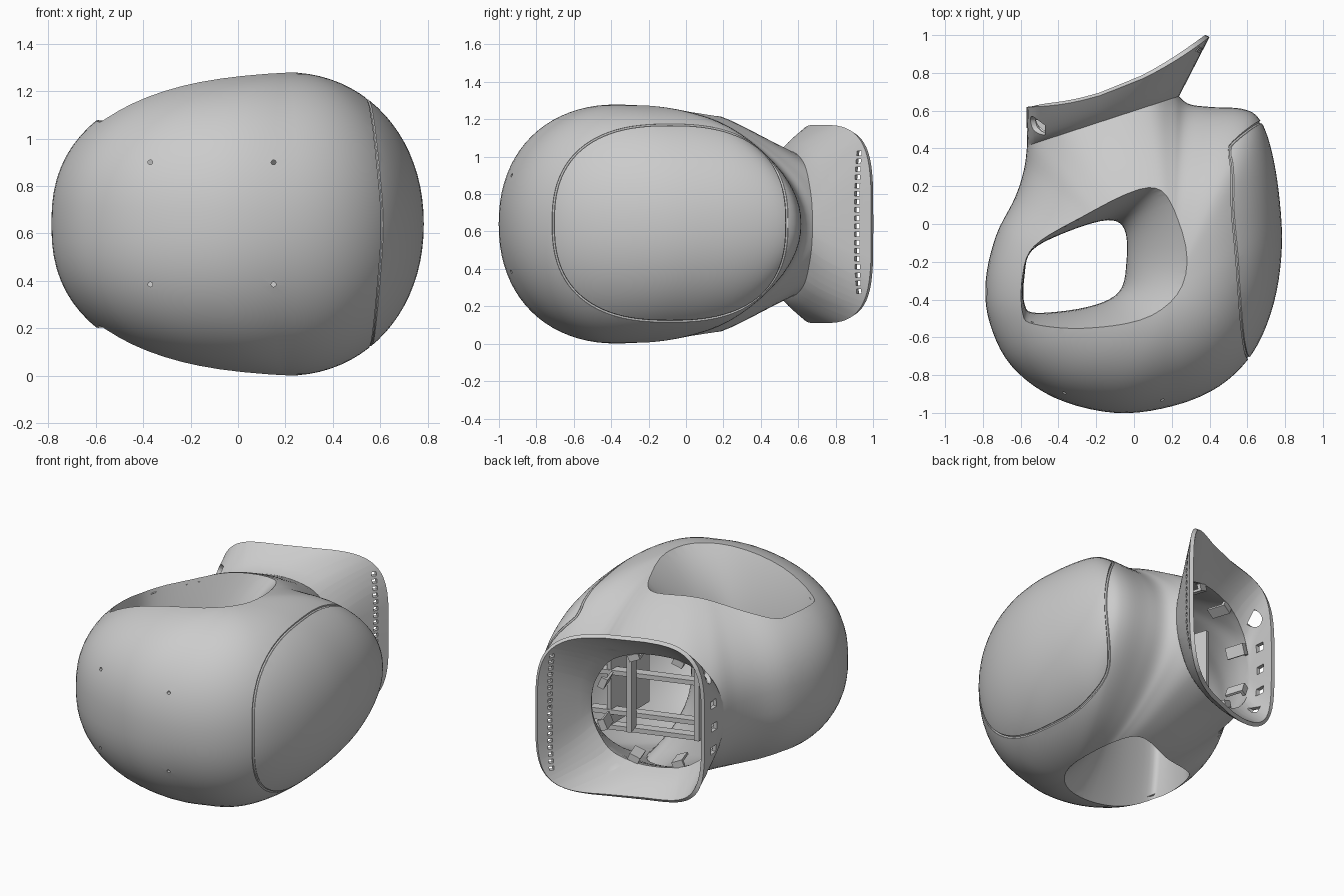
import bpy, bmesh, math
from mathutils import Vector, Matrix
from mathutils.bvhtree import BVHTree

if "Cube" in bpy.data.objects:
    bpy.data.objects.remove(bpy.data.objects["Cube"])

MID = 0.64
APEX = Vector((0.2, -0.35))
NECK = Vector((-0.165, 0.545, MID))
NORM = Vector((-0.31, 0.95, 0)).normalized()
SIDE = Vector((NORM.y, -NORM.x, 0))


def spline(pts, k):
    """Closed Catmull-Rom curve through 2D points."""
    out, n = [], len(pts)
    for i in range(n):
        a, b, c, d = (Vector(pts[(i + j) % n]) for j in (-1, 0, 1, 2))
        for s in range(k):
            t = s / k
            out.append(0.5 * (2 * b + (c - a) * t + (2 * a - 5 * b + 4 * c - d) * t * t
                              + (3 * b - a - 3 * c + d) * t ** 3))
    return out


def spow(v, p):
    return math.copysign(abs(v) ** p, v)


def loft(bm, rings, close=False):
    rows = [[bm.verts.new(p) for p in r] for r in rings]
    n = len(rows[0])
    pairs = list(zip(rows, rows[1:])) + ([(rows[-1], rows[0])] if close else [])
    for a, b in pairs:
        for i in range(n):
            bm.faces.new((a[i], a[(i + 1) % n], b[(i + 1) % n], b[i]))
    if not close:
        bm.faces.new(rows[0][::-1])
        bm.faces.new(rows[-1])


def add_box(bm, loc, size, angle=0.0, tilt=0.0):
    m = (Matrix.Translation(loc) @ Matrix.Rotation(angle, 4, 'Z') @ Matrix.Rotation(tilt, 4, 'Y')
         @ Matrix.Diagonal((*size, 1)))
    bmesh.ops.create_cube(bm, size=1, matrix=m)


def add_cyl(bm, loc, r, depth, axis):
    m = Matrix.Translation(loc) @ Vector(axis).to_track_quat('Z', 'Y').to_matrix().to_4x4()
    bmesh.ops.create_cone(bm, cap_ends=True, segments=20, radius1=r, radius2=r, depth=depth, matrix=m)


def make(name, bm, helper=False):
    bmesh.ops.recalc_face_normals(bm, faces=bm.faces)
    me = bpy.data.meshes.new(name)
    bm.to_mesh(me)
    bm.free()
    ob = bpy.data.objects.new(name, me)
    bpy.context.collection.objects.link(ob)
    ob.hide_render = helper
    if helper:
        ob.hide_set(True)
    return ob


def bake(ob):
    dg = bpy.context.evaluated_depsgraph_get()
    me = bpy.data.meshes.new_from_object(ob.evaluated_get(dg))
    ob.modifiers.clear()
    ob.data = me


def cut(ob, cutter):
    m = ob.modifiers.new("cut", 'BOOLEAN')
    m.operation, m.solver, m.object = 'DIFFERENCE', 'EXACT', cutter
    bake(ob)


# Rounded body: plan outline domed up and down, tapering in height towards the neck
plan = [(-.55, .5), (-.58, .3), (-.63, .14), (-.73, -.06), (-.785, -.3), (-.765, -.52), (-.65, -.75),
        (-.42, -.92), (-.1, -1), (.2, -.965), (.45, -.86), (.63, -.68), (.74, -.42), (.783, -.12),
        (.765, .18), (.72, .42), (.66, .56), (.57, .61), (.4, .62), (.28, .64), (.2, .72),
        (.05, .85), (-.2, .88), (-.45, .74)]
outline = spline(plan, 5)
rings = []
for j in range(1, 40):
    a = math.pi * j / 40
    ring = []
    for p in outline:
        d = p - APEX
        left = max(0, -d.normalized().x)
        n = 2.1 + 0.3 * left
        q = APEX + d * math.sin(a) ** (2 / n)
        near = min(1, max(0, 1 + (Vector((q.x, q.y, MID)) - NECK).dot(NORM) / 0.55))
        taper = 1 - 0.15 * near * near * (3 - 2 * near)
        ring.append((q.x, q.y, MID + 0.64 * taper * spow(math.cos(a), 2 / n)))
    rings.append(ring)
bm = bmesh.new()
loft(bm, rings)
for f in [f for f in bm.faces if len(f.verts) > 4]:
    z = 1.28 if f.calc_center_median().z > MID else 0.0
    c = bmesh.ops.poke(bm, faces=[f])['verts'][0]
    c.co = (APEX.x, APEX.y, z)
bmesh.ops.recalc_face_normals(bm, faces=bm.faces)
bmesh.ops.bisect_plane(bm, geom=bm.verts[:] + bm.edges[:] + bm.faces[:], plane_co=NECK,
                       plane_no=NORM, clear_outer=True)
bmesh.ops.holes_fill(bm, edges=[e for e in bm.edges if e.is_boundary], sides=0)
body = make("body_shell", bm)

# Handle opening that flares into a scoop above and below
hole = spline([(-.58, -.42), (-.52, -.47), (-.25, -.44), (-.08, -.36), (-.04, -.2), (-.05, -.03),
               (-.14, .02), (-.35, -.04), (-.54, -.14), (-.58, -.28)], 5)
flare = spline([(-.6, -.51), (-.54, -.57), (-.25, -.56), (.08, -.47), (.24, -.26), (.22, .08),
                (.1, .21), (-.25, .06), (-.52, -.1), (-.6, -.28)], 5)
rings = []
for j in range(-12, 13):
    z = 0.7 * j / 12
    t = (abs(z) / 0.6) ** 2
    rings.append([(*h.lerp(f, t), MID + z) for h, f in zip(hole, flare)])
bm = bmesh.new()
loft(bm, rings)
cut(body, make("handle_cutter", bm, True))

# Open the neck and sweep its edge out into the flared mouth
bm = bmesh.new()
bm.from_mesh(body.data)
tree = BVHTree.FromBMesh(bm)
caps = [f for f in bm.faces if f.normal.dot(NORM) > 0.999
        and abs((f.calc_center_median() - NECK).dot(NORM)) < 1e-3]
bmesh.ops.delete(bm, geom=caps, context='FACES')
edges = [e for e in bm.edges if e.is_boundary]
start = {}
for v in {v for e in edges for v in e.verts}:
    d = v.co - NECK
    th = math.atan2(d.z / 0.39, d.dot(SIDE) / 0.4)
    x = -0.085 + 0.485 * spow(math.cos(th), 0.5)
    s = (x + 0.57) / 0.97
    rim = Vector((x, 0.62 + 0.37 * s * s, MID + 0.53 * spow(math.sin(th), 0.5)))
    start[v] = (v.co.copy(), rim)
for t in (0.06, 0.2, 0.35, 0.5, 0.65, 0.8, 0.92, 1.0):
    geo = bmesh.ops.extrude_edge_only(bm, edges=edges)['geom']
    new_edges = [g for g in geo if isinstance(g, bmesh.types.BMEdge)]
    new_verts = [g for g in geo if isinstance(g, bmesh.types.BMVert)]
    nxt = {}
    for v in new_verts:
        o = next(e.other_vert(v) for e in v.link_edges if e.other_vert(v) in start)
        a, b = start[o]
        p = a.lerp(b, t)
        p.z = a.z + (b.z - a.z) * t ** 0.75
        v.co = p
        nxt[v] = (a, b)
    start = nxt
    edges = [e for e in new_edges if e.verts[0] in nxt and e.verts[1] in nxt]
bmesh.ops.recalc_face_normals(bm, faces=bm.faces)
if max(bm.faces, key=lambda f: f.calc_center_median().x).normal.x < 0:
    bmesh.ops.reverse_faces(bm, faces=bm.faces)
bm.to_mesh(body.data)
bm.free()
m = body.modifiers.new("wall", 'SOLIDIFY')
m.thickness, m.offset = 0.025, -1
bake(body)

# Side panel seam, screw holes, comb of slots and vents in the mouth
bm = bmesh.new()
path = []
for i in range(96):
    a = math.tau * i / 96
    y = -0.085 + 0.625 * spow(math.cos(a), 0.8)
    z = 0.645 + 0.525 * spow(math.sin(a), 0.8)
    hit = tree.ray_cast(Vector((2, y, z)), Vector((-1, 0, 0)))[0]
    if hit:
        path.append(hit)
tube = []
for i, p in enumerate(path):
    tan = (path[(i + 1) % len(path)] - path[i - 1]).normalized()
    u = tan.cross(Vector((1, 0, 0))).normalized()
    w = tan.cross(u)
    tube.append([p + 0.009 * (u * math.cos(k * math.tau / 6) + w * math.sin(k * math.tau / 6))
                 for k in range(6)])
loft(bm, tube, True)
seam = make("seam_cutter", bm, True)
bm = bmesh.new()
for x in (-0.37, 0.15):
    for z in (0.385, 0.9):
        add_cyl(bm, (x, -0.88, z), 0.01, 0.4, (0, 1, 0))
for i in range(18):
    add_box(bm, (0.35, 0.92, 0.28 + i * 0.0435), (0.12, 0.03, 0.024), math.radians(-28))
add_cyl(bm, (-0.55, 0.52, 0.96), 0.05, 0.16, (1, 0, 0))
for z in (0.33, 0.48, 0.63, 0.78):
    add_box(bm, (-0.55, 0.52, z), (0.16, 0.06, 0.05))
details = make("detail_cutter", bm, True)
cut(body, seam)
cut(body, details)

# Clips around the inside of the neck: a tab with a hooked end
ang = math.atan2(SIDE.y, SIDE.x)
bm = bmesh.new()
for i in range(8):
    a = math.tau * (i + 0.5) / 8
    out = SIDE * math.cos(a) + Vector((0, 0, math.sin(a)))
    p = NECK + out * 0.345 - NORM * 0.05
    add_box(bm, p, (0.015, 0.12, 0.07), ang, -a)
    add_box(bm, p + out * 0.015 + NORM * 0.05, (0.04, 0.02, 0.07), ang, -a)
make("neck_clips", bm)

# Ribs and rails inside the body
bm = bmesh.new()
for z in (0.36, 0.46, 0.72):
    add_box(bm, (0.05, 0.3, z), (0.72, 0.06, 0.03), ang)
for s in (-0.2, 0.22):
    add_box(bm, NECK + SIDE * s - NORM * 0.22, (0.03, 0.1, 0.5), ang)
add_box(bm, (0.28, 0.2, 0.6), (0.03, 0.4, 0.45))
make("inner_ribs", bm)

bpy.ops.object.select_all(action='DESELECT')
body.select_set(True)
bpy.context.view_layer.objects.active = body
bpy.ops.object.shade_smooth_by_angle(angle=math.radians(35))
